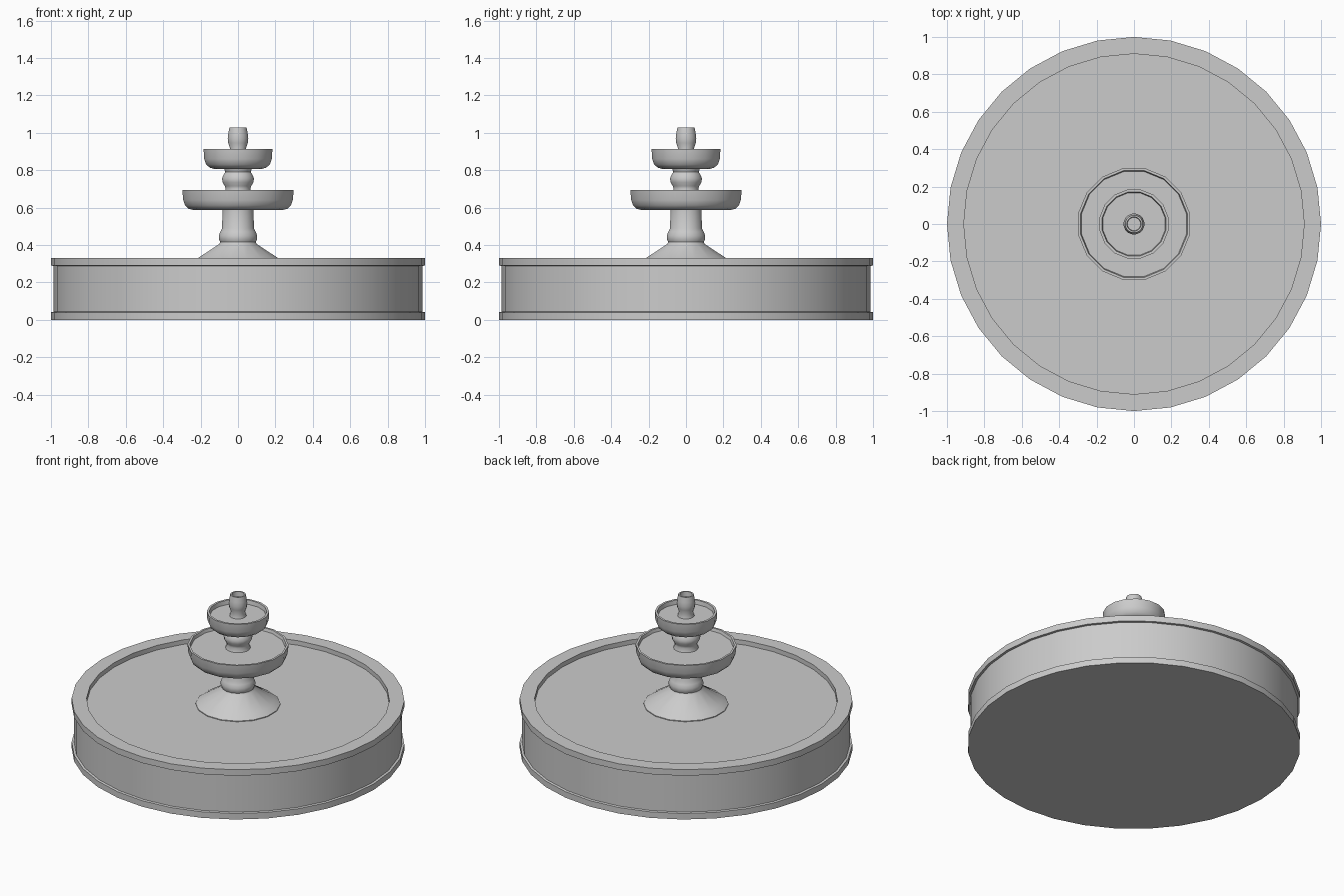
import bpy, bmesh, math

if "Cube" in bpy.data.objects:
    bpy.data.objects.remove(bpy.data.objects["Cube"])


def lathe(name, profile, sides, offset=0.0, scale=1.0):
    """Revolve an (r, z) profile around z and close both ends with flat caps."""
    bm = bmesh.new()
    rings = []
    for r, z in profile:
        ring = []
        for i in range(sides):
            a = 2 * math.pi * (i + offset) / sides
            ring.append(bm.verts.new((r * scale * math.cos(a), r * scale * math.sin(a), z)))
        rings.append(ring)
    for lo, hi in zip(rings, rings[1:]):
        for i in range(sides):
            j = (i + 1) % sides
            bm.faces.new((lo[i], lo[j], hi[j], hi[i]))
    bm.faces.new(rings[0][::-1])
    bm.faces.new(rings[-1])
    bmesh.ops.recalc_face_normals(bm, faces=bm.faces)
    mesh = bpy.data.meshes.new(name)
    bm.to_mesh(mesh)
    bm.free()
    obj = bpy.data.objects.new(name, mesh)
    bpy.context.collection.objects.link(obj)
    bpy.ops.object.select_all(action='DESELECT')
    obj.select_set(True)
    bpy.context.view_layer.objects.active = obj
    bpy.ops.object.shade_smooth_by_angle(angle=math.radians(35))
    return obj


def turned(name, profile):
    """16-sided part with flats facing the axes; radii are given to the flats."""
    return lathe(name, profile, 16, 0.5, 1 / math.cos(math.pi / 16))


# Large pool with raised bands at foot and rim
lathe("basin", [(1, 0), (1, 0.04), (0.986, 0.043), (0.986, 0.288), (1, 0.29),
                (1, 0.33), (0.91, 0.33), (0.91, 0.30)], 32)

# Flared foot, collar and column
turned("pedestal", [(0.25, 0.30), (0.25, 0.305), (0.214, 0.33), (0.10, 0.405),
                    (0.095, 0.415), (0.102, 0.43), (0.102, 0.45), (0.095, 0.47),
                    (0.085, 0.49), (0.083, 0.59)])

# Lower bowl
turned("lower_bowl", [(0.24, 0.587), (0.265, 0.594), (0.283, 0.612), (0.293, 0.64),
                      (0.298, 0.695), (0.285, 0.695), (0.28, 0.675)])

# Stem between the bowls
turned("upper_stem", [(0.075, 0.673), (0.066, 0.70), (0.07, 0.715), (0.083, 0.735),
                      (0.085, 0.755), (0.078, 0.775), (0.068, 0.79), (0.075, 0.81)])

# Upper bowl
turned("upper_bowl", [(0.125, 0.806), (0.15, 0.813), (0.17, 0.83), (0.181, 0.86),
                      (0.184, 0.914), (0.17, 0.914), (0.166, 0.887)])

# Hollow spout on top
turned("spout", [(0.05, 0.885), (0.042, 0.915), (0.052, 0.945), (0.055, 0.97),
                 (0.052, 0.995), (0.046, 1.028), (0.037, 1.028), (0.035, 0.995)])
